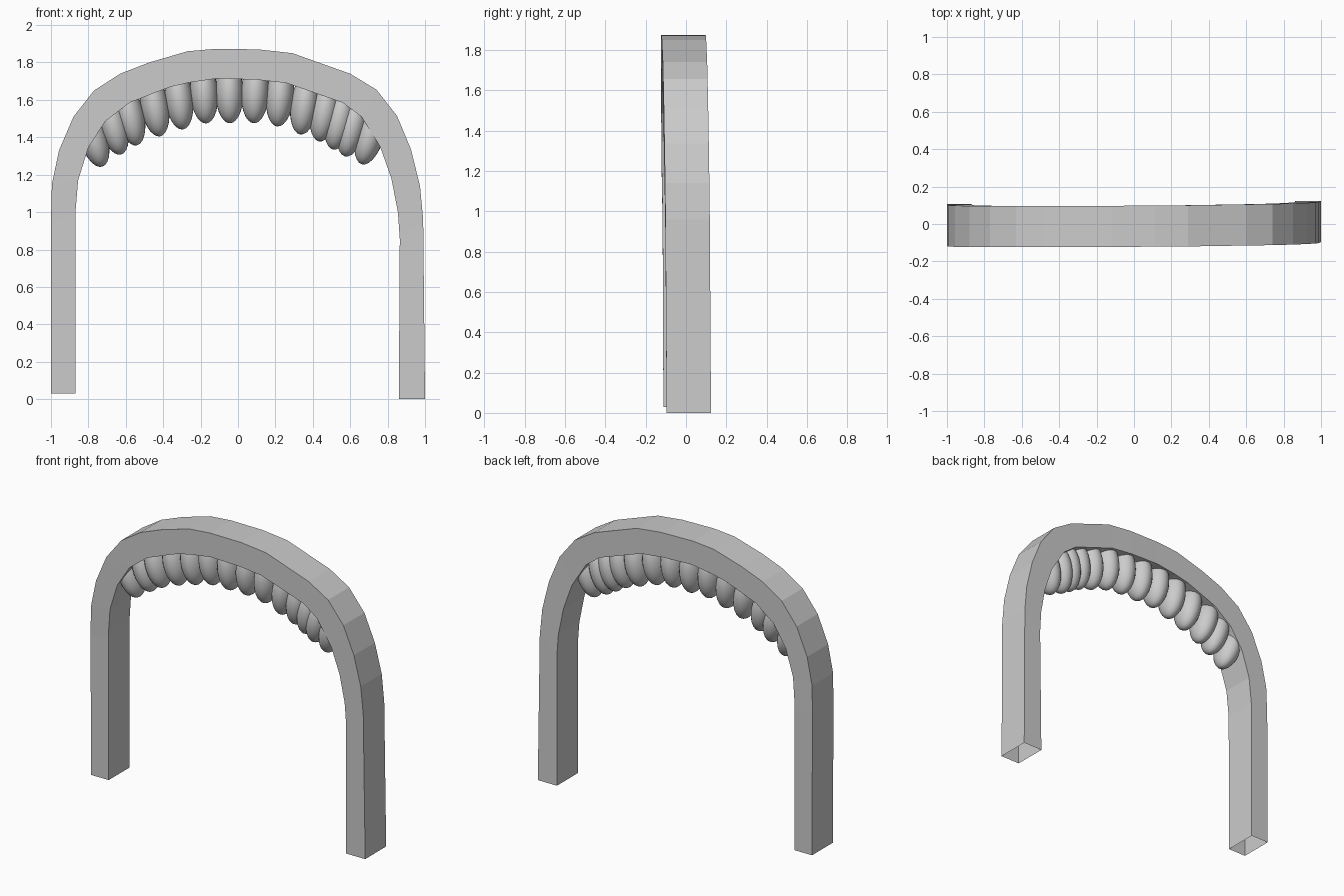
import bpy, bmesh, math

# Arch: (outer x, outer z, inner x, inner z, centre y) from left foot to right foot
RINGS = [
    (-1.0, .03, -.87, .03, -.002), (-1.0, .95, -.87, .99, -.006),
    (-.995, 1.15, -.855, 1.17, -.01), (-.957, 1.33, -.80, 1.345, -.012),
    (-.88, 1.51, -.71, 1.485, -.013), (-.77, 1.65, -.58, 1.585, -.013),
    (-.63, 1.74, -.44, 1.64, -.013), (-.475, 1.80, -.36, 1.67, -.013),
    (-.27, 1.86, -.26, 1.693, -.013), (-.12, 1.873, -.11, 1.715, -.013),
    (.11, 1.87, .10, 1.708, -.011), (.29, 1.85, .26, 1.69, -.01),
    (.60, 1.74, .56, 1.585, -.005), (.74, 1.655, .66, 1.51, -.003),
    (.85, 1.515, .76, 1.35, 0), (.925, 1.335, .82, 1.18, .003),
    (.973, 1.14, .855, 1.0, .006), (.99, .96, .865, .855, .008),
    (1.0, 0, .86, 0, .014),
]
HALF_DEPTH = .11


def finish(bm, name):
    bmesh.ops.recalc_face_normals(bm, faces=bm.faces)
    mesh = bpy.data.meshes.new(name)
    bm.to_mesh(mesh)
    bm.free()
    obj = bpy.data.objects.new(name, mesh)
    bpy.context.collection.objects.link(obj)
    return obj


# Hollow rectangular tube bent into an arch, open at both feet
bm = bmesh.new()
loops = []
for ox, oz, ix, iz, y in RINGS:
    loops.append([bm.verts.new(p) for p in (
        (ox, y - HALF_DEPTH, oz), (ix, y - HALF_DEPTH, iz),
        (ix, y + HALF_DEPTH, iz), (ox, y + HALF_DEPTH, oz))])
for a, b in zip(loops, loops[1:]):
    for i in range(4):
        j = (i + 1) % 4
        bm.faces.new((a[i], a[j], b[j], b[i]))
finish(bm, "arch_frame")

# Row of rounded lobes hanging under the arch: lowest point of each (x, z)
LOBES = [(-.725, 1.243), (-.625, 1.308), (-.54, 1.357), (-.417, 1.405),
         (-.295, 1.442), (-.17, 1.474), (-.043, 1.475), (.085, 1.475),
         (.21, 1.458), (.333, 1.415), (.433, 1.378), (.508, 1.335),
         (.572, 1.298), (.662, 1.256)]
HEIGHT = .165
for n, (x, z) in enumerate(LOBES):
    tilt = math.radians(24) * x
    bpy.ops.mesh.primitive_uv_sphere_add(
        segments=24, ring_count=14, radius=1,
        location=(x + HEIGHT * math.sin(tilt), -.008, z + HEIGHT * math.cos(tilt)),
        rotation=(0, tilt, 0))
    lobe = bpy.context.object
    lobe.name = f"hanging_lobe_{n + 1}"
    lobe.scale = (.075, .1, HEIGHT)
    bpy.ops.object.shade_smooth()
